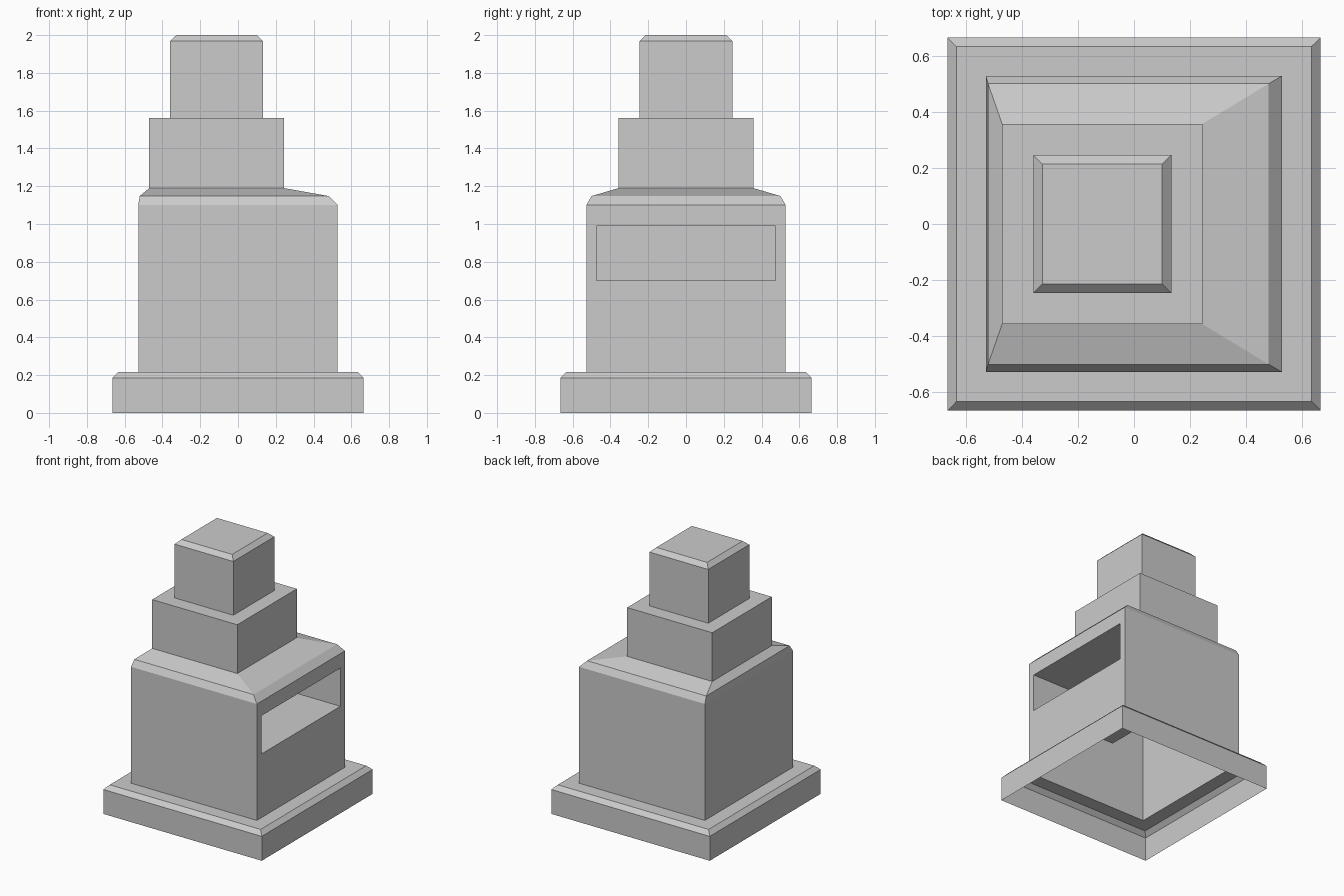
import bpy
import bmesh

cube = bpy.data.objects.get("Cube")
if cube:
    bpy.data.objects.remove(cube, do_unlink=True)

grey = bpy.data.materials.new("plain_grey")
grey.use_nodes = True
colour = (0.6, 0.6, 0.6, 1)
grey.diffuse_color = colour
grey.node_tree.nodes["Principled BSDF"].inputs["Base Color"].default_value = colour

SHIFT = -0.113  # the upper tiers sit off centre


def loft(rings, closed=False):
    """Skin a stack of square rings (half width, centre x, height)."""
    bm = bmesh.new()
    loops = []
    for half, cx, z in rings:
        corners = ((-1, -1), (1, -1), (1, 1), (-1, 1))
        loops.append([bm.verts.new((cx + sx * half, sy * half, z)) for sx, sy in corners])
    for low, high in zip(loops, loops[1:]):
        for i in range(4):
            j = (i + 1) % 4
            bm.faces.new((low[i], low[j], high[j], high[i]))
    if closed:
        bm.faces.new(loops[-1])
    bm.normal_update()
    return bm


def finish(name, bm):
    mesh = bpy.data.meshes.new(name)
    bm.to_mesh(mesh)
    bm.free()
    mesh.materials.append(grey)
    obj = bpy.data.objects.new(name, mesh)
    bpy.context.collection.objects.link(obj)


def cut_slot(bm, bottom, top, margin, back_x):
    """Recess a wide slot into the wall that faces +x."""
    bm.faces.ensure_lookup_table()
    wall = max(bm.faces, key=lambda f: f.normal.x * f.calc_area())
    middle = wall.calc_center_median().z
    bmesh.ops.inset_individual(bm, faces=[wall], thickness=margin)
    for v in wall.verts:
        v.co.z = top if v.co.z > middle else bottom
    pocket = bmesh.ops.extrude_discrete_faces(bm, faces=[wall])["faces"][0]
    for v in pocket.verts:
        v.co.x = back_x
    bm.normal_update()


# Hollow base with a chamfered rim
finish("base_plinth", loft([(0.665, 0, 0), (0.665, 0, 0.185),
                            (0.633, 0, 0.217), (0.528, 0, 0.217)]))

# Main body with sloping shoulders and a deep side slot
body = loft([(0.528, 0, 0.217), (0.528, 0, 1.1),
             (0.5, -0.02, 1.148), (0.357, SHIFT, 1.19)])
cut_slot(body, bottom=0.7, top=0.99, margin=0.076, back_x=-0.2)
finish("main_body", body)

# Middle tier with a flat ledge
finish("middle_tier", loft([(0.357, SHIFT, 1.19), (0.357, SHIFT, 1.56),
                            (0.246, SHIFT, 1.56)]))

# Top tier with a chamfered lid
finish("top_tier", loft([(0.246, SHIFT, 1.56), (0.246, SHIFT, 1.968),
                         (0.213, SHIFT, 2)], closed=True))
